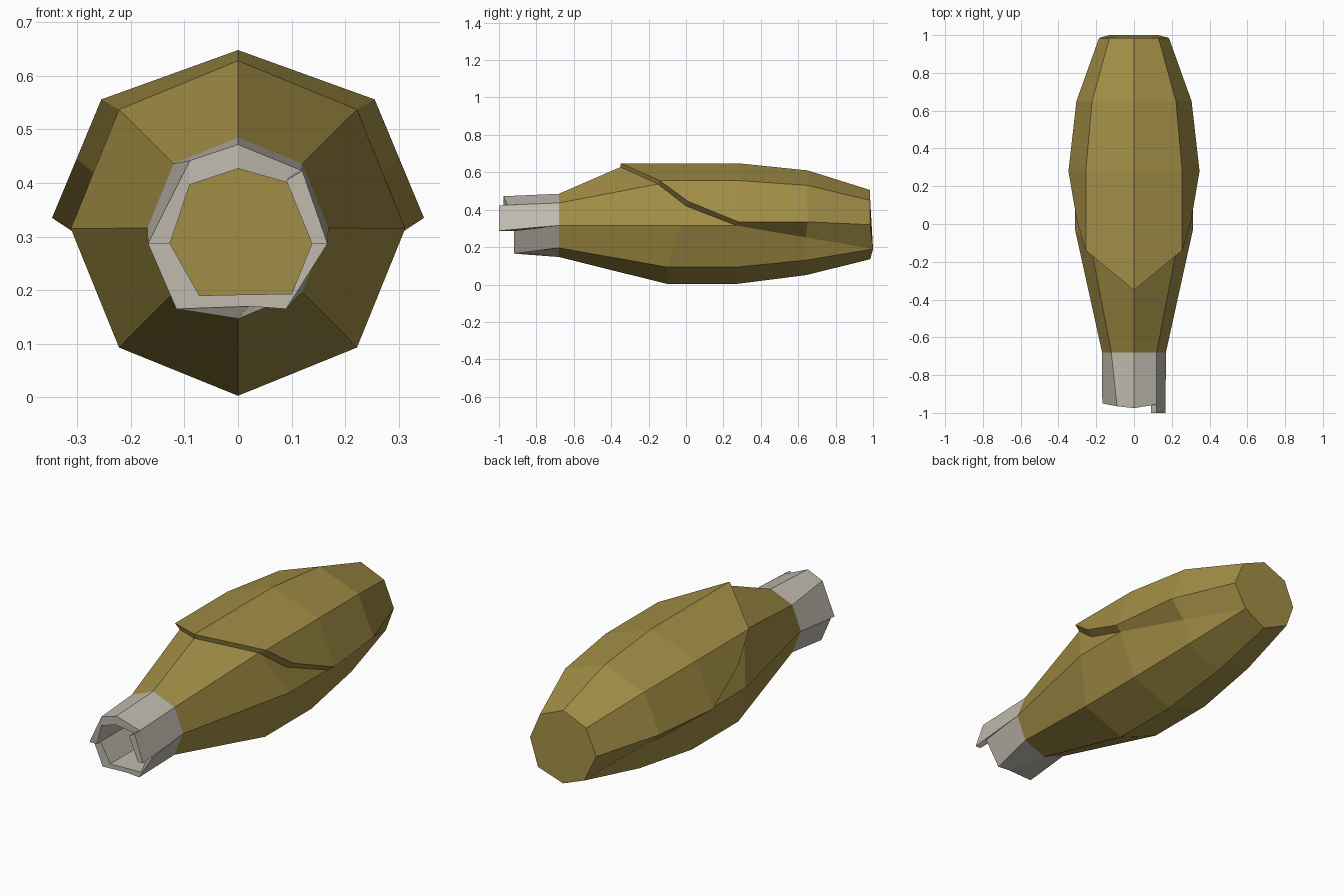
import bpy, bmesh

if "Cube" in bpy.data.objects:
    bpy.data.objects.remove(bpy.data.objects["Cube"])


def material(name, rgb):
    m = bpy.data.materials.new(name)
    m.diffuse_color = (*rgb, 1)
    m.use_nodes = True
    m.node_tree.nodes["Principled BSDF"].inputs["Base Color"].default_value = m.diffuse_color
    return m


def make_object(name, polys, mat):
    """Weld a list of polygons (point lists) into one flat-shaded object."""
    bm = bmesh.new()
    for poly in polys:
        bm.faces.new([bm.verts.new(p) for p in poly])
    bmesh.ops.remove_doubles(bm, verts=bm.verts, dist=0.0005)
    bmesh.ops.recalc_face_normals(bm, faces=bm.faces)
    me = bpy.data.meshes.new(name)
    bm.to_mesh(me)
    bm.free()
    me.materials.append(mat)
    ob = bpy.data.objects.new(name, me)
    bpy.context.collection.objects.link(ob)
    return ob


def skin(*rows):
    """Quads between consecutive rows of equal length."""
    return [[a[i], a[i + 1], b[i + 1], b[i]]
            for a, b in zip(rows, rows[1:]) for i in range(len(a) - 1)]


def flip(poly):
    return [(-x, y, z) for x, y, z in poly]


def at(y, pts):
    return [(x, y, z) for x, z in pts]


brass = material("brass", (0.36, 0.27, 0.06))
steel = material("pale_steel", (0.53, 0.50, 0.43))

# Right half of the casing: octagonal stations, listed top to bottom
neck_ring = at(-0.68, [(0, .485), (.12, .436), (.169, .316), (.12, .196), (0, .147)])
shoulder = [(0, -.35, .628), (.222, -.15, .537), (.312, -.03, .315),
            (.222, -.10, .093), (0, -.10, .003)]
low_mid = at(.27, [(.312, .315), (.222, .093), (0, .003)])
low_rear = at(.64, [(.222, .252), (.187, .13), (0, .05)])
corner, low_tip = (.13, 1.0, .19), (0, .985, .135)

# Raised cover over the upper back, with a swept front edge
cover = [[(0, -.35, .648), (.255, -.14, .556), (.301, .01, .445)],
         at(.28, [(0, .648), (.255, .556), (.347, .335)]),
         at(.65, [(0, .61), (.222, .53), (.305, .335)]),
         at(.985, [(0, .505), (.13, .45), (.185, .32)])]

# Lip joining the cover's edge to the body
lip_out = cover[0] + [row[2] for row in cover[1:]]
lip_in = [shoulder[0], shoulder[1], (.27, .0, .42), low_mid[0], low_rear[0], corner]

half = skin(neck_ring, shoulder)
half += [[shoulder[1], shoulder[2], low_mid[0], lip_in[2]]]
half += skin(shoulder[2:], low_mid, low_rear)
half += [[low_rear[0], low_rear[1], corner], [low_rear[1], low_rear[2], low_tip, corner]]
half += skin(*cover) + skin(lip_out, lip_in)

# End caps span both halves
rear = cover[3] + [corner, low_tip]
caps = [ring + flip(ring[1:-1])[::-1] for ring in (neck_ring, rear)]
make_object("casing", half + [flip(p) for p in half] + caps, brass)


# Broken steel neck: three thick panels of different length
def panel(name, front, inner, back):
    base_out = at(-0.68, back)
    base_in = [(x, -0.68, z) for x, y, z in inner]
    polys = skin(base_out, front, inner, base_in)
    polys += [[base_out[i], front[i], inner[i], base_in[i]] for i in (0, -1)]
    make_object(name, polys, steel)


panel("neck_upper_panel",
      [(-.168, -.95, .287), (-.09, -.965, .442), (0, -.975, .472), (.12, -.955, .423)],
      [(-.127, -.95, .287), (-.09, -.965, .397), (0, -.975, .427), (.095, -.955, .40)],
      [(-.169, .316), (-.12, .436), (0, .485), (.12, .436)])
panel("neck_side_panel",
      at(-1, [(.12, .423), (.167, .287)]),
      at(-1, [(.09, .405), (.138, .287)]),
      [(.12, .436), (.169, .316)])
panel("neck_lower_panel",
      at(-.92, [(.167, .287), (.09, .165), (.02, .17), (-.115, .165), (-.168, .287)]),
      at(-.92, [(.138, .287), (.10, .193), (.02, .192), (-.072, .19), (-.127, .287)]),
      [(.169, .316), (.12, .196), (0, .147), (-.12, .196), (-.169, .316)])
